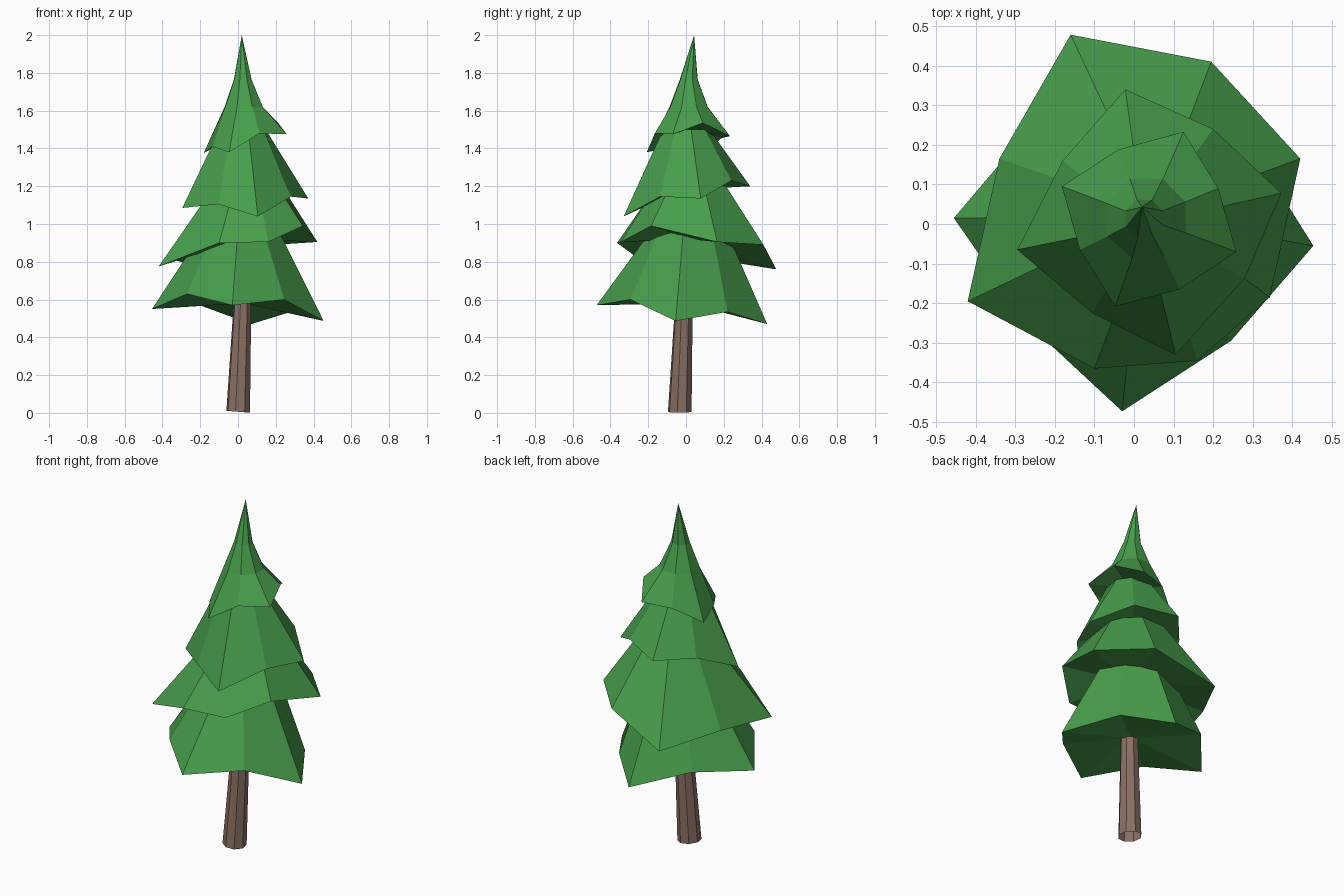
import bpy, bmesh, math
from mathutils import Vector

if "Cube" in bpy.data.objects:
    bpy.data.objects.remove(bpy.data.objects["Cube"])


def material(name, rgb):
    m = bpy.data.materials.new(name)
    m.diffuse_color = (*rgb, 1)
    m.use_nodes = True
    m.node_tree.nodes["Principled BSDF"].inputs["Base Color"].default_value = m.diffuse_color
    return m


GREEN = material("needle green", (0.0640, 0.345, 0.0720))
BROWN = material("bark brown", (0.258, 0.162, 0.127))


def loft(name, rings, mat, hub=None, apex=None):
    """Flat-shaded skin over equal-sized rings, with fans to a hub below and a tip above."""
    bm = bmesh.new()
    vs = [[bm.verts.new(p) for p in ring] for ring in rings]
    n = len(vs[0])
    for lo, hi in zip(vs, vs[1:]):
        for i in range(n):
            j = (i + 1) % n
            bm.faces.new((lo[i], lo[j], hi[j], hi[i]))
    if hub:
        c = bm.verts.new(hub)
        for i in range(n):
            bm.faces.new((vs[0][(i + 1) % n], vs[0][i], c))
    if apex:
        c = bm.verts.new(apex)
        for i in range(n):
            bm.faces.new((vs[-1][i], vs[-1][(i + 1) % n], c))
    me = bpy.data.meshes.new(name)
    bm.to_mesh(me)
    bm.free()
    me.materials.append(mat)
    ob = bpy.data.objects.new(name, me)
    bpy.context.collection.objects.link(ob)
    return ob


def inner_ring(rim, cx, cy, r, z):
    """Ring of radius r whose corners point the same way as the rim corners."""
    out = []
    for x, y, _ in rim:
        d = Vector((x - cx, y - cy)).normalized() * r
        out.append((cx + d.x, cy + d.y, z))
    return out


def octagon(cx, cy, r, z, lift=0):
    angles = [math.pi * (i + 0.72) / 4 for i in range(8)]
    return [(cx + r * math.cos(a), cy + r * math.sin(a), z - lift * math.cos(a))
            for a in angles]


# Leaning eight-sided trunk, open below
loft("trunk", [octagon(0.001, -0.033, 0.064, 0.006, 0.005),
               octagon(0.038, 0.003, 0.037, 0.95)], BROWN)

# Jagged rims of the four branch tiers, anticlockwise
rim1 = [(-.03, -.473, .57), (.245, -.295, .60), (.453, -.055, .487), (.28, .22, .535),
        (.07, .43, .47), (-.23, .28, .58), (-.455, .015, .55), (-.27, -.25, .63)]
rim2 = [(-.10, -.365, .90), (.16, -.345, .905), (.343, -.185, .99), (.42, .165, .905),
        (.195, .41, .89), (-.16, .478, .76), (-.34, .165, .81), (-.42, -.195, .775)]
rim3 = [(.105, -.33, 1.04), (.28, -.137, 1.145), (.372, .078, 1.135), (.20, .24, 1.23),
        (-.022, .34, 1.20), (-.18, .16, 1.19), (-.295, -.065, 1.085), (-.105, -.225, 1.105)]
rim4 = [(-.047, -.208, 1.38), (.115, -.165, 1.48), (.258, -.07, 1.475), (.213, .09, 1.535),
        (.125, .233, 1.465), (-.04, .188, 1.455), (-.182, .095, 1.375), (-.137, -.065, 1.41)]

# Lower three tiers: steep cones nested in the tier above, undersides rising to the trunk
for name, rim, top, hub_z in (("lowest_branches", rim1, (.02, .02, .18, 1.0), .58),
                              ("lower_branches", rim2, (.05, .03, .195, 1.2), .92),
                              ("upper_branches", rim3, (.025, 0, .125, 1.5), 1.20)):
    loft(name, [rim, inner_ring(rim, *top)], GREEN, (.03, .01, hub_z), (top[0], top[1], top[3]))

# Top tier: concave sweep up to the tip
loft("treetop", [rim4, inner_ring(rim4, .03, .015, .108, 1.62),
                 inner_ring(rim4, .025, .015, .05, 1.765)],
     GREEN, (.03, .01, 1.50), (.02, .043, 2.0))
